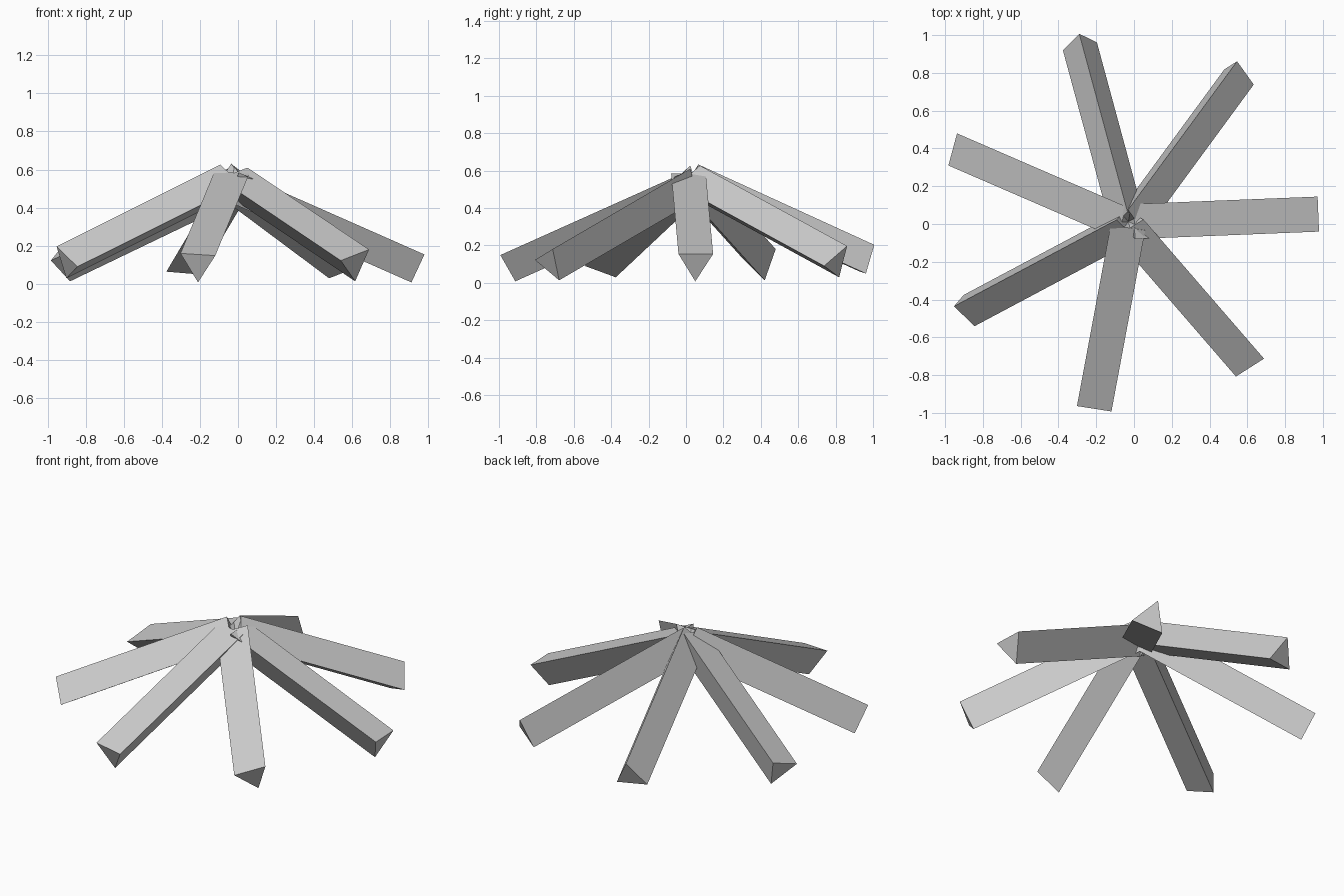
import bpy, bmesh, math
from mathutils import Matrix, Vector

if "Cube" in bpy.data.objects:
    bpy.data.objects.remove(bpy.data.objects["Cube"], do_unlink=True)

grey = bpy.data.materials.new("plain_grey")
grey.use_nodes = True
COLOUR = (0.6, 0.6, 0.6, 1)
grey.diffuse_color = COLOUR
grey.node_tree.nodes["Principled BSDF"].inputs["Base Color"].default_value = COLOUR

HUB = Vector((-0.03, 0.012, 0))
RADIUS = 0.107                       # circumradius of the triangular log
ROLLS = [60, 21, -5, -40, -21, -56, 40]


def add_log(name, azimuth, roll):
    """Three-sided log from the raised hub down to the ground."""
    out = Vector((math.cos(azimuth), math.sin(azimuth), 0))
    start = HUB + out * 0.01 + Vector((0, 0, 0.535))
    end = HUB + out * 0.985 + Vector((0, 0, 0.105))
    axis = (end - start).normalized()
    side = Vector((-out.y, out.x, 0))
    up = axis.cross(side)

    # Cone primitive: local x is the upper corner, local z runs along the log
    frame = Matrix((up, side, -axis)).transposed()
    frame = frame @ Matrix.Rotation(math.radians(roll), 3, 'Z')
    bm = bmesh.new()
    bmesh.ops.create_cone(bm, cap_ends=True, segments=3, radius1=RADIUS,
                          radius2=RADIUS, depth=(end - start).length)
    # create_cone puts its first corner on +y, so turn it onto +x
    corner = max(bm.verts, key=lambda v: v.co.length_squared + v.co.z).co
    turn = Matrix.Rotation(-math.atan2(corner.y, corner.x), 3, 'Z')
    place = Matrix.Translation((start + end) / 2) @ (frame @ turn).to_4x4()
    bmesh.ops.transform(bm, matrix=place, verts=bm.verts)
    bmesh.ops.recalc_face_normals(bm, faces=bm.faces)

    mesh = bpy.data.meshes.new(name)
    bm.to_mesh(mesh)
    bm.free()
    mesh.materials.append(grey)
    bpy.context.collection.objects.link(bpy.data.objects.new(name, mesh))


# Ring of evenly spaced leaning logs, each rolled differently
for i, roll in enumerate(ROLLS):
    add_log(f"leaning_log_{i + 1}", math.radians(2.3) + i * math.tau / len(ROLLS), roll)
